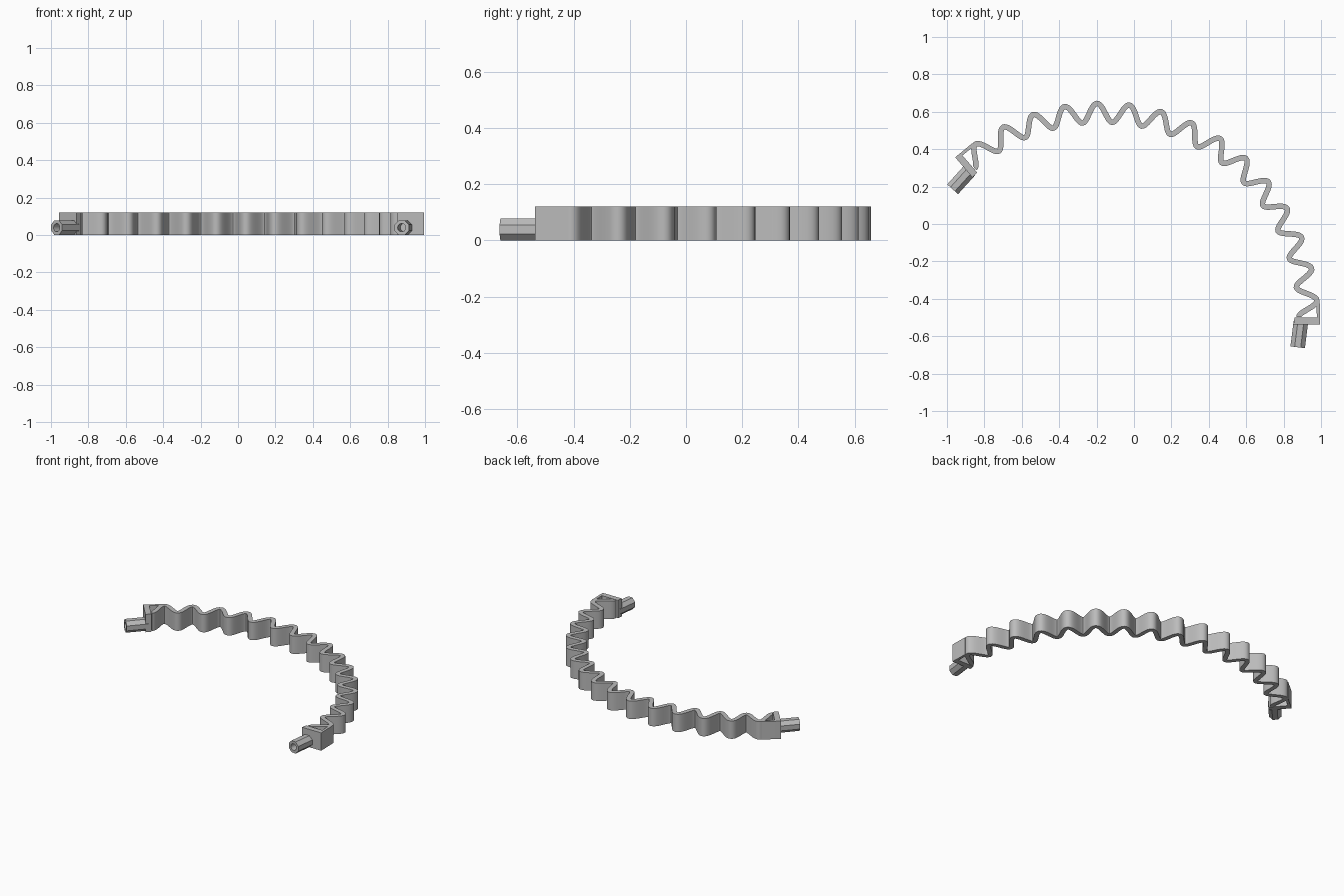
import bpy, bmesh
from math import sin, cos, pi, radians, atan2, hypot
from mathutils import Vector

cube = bpy.data.objects.get("Cube")
if cube:
    bpy.data.objects.remove(cube)

grey = bpy.data.materials.new("plain grey")
grey.use_nodes = True
colour = (0.5, 0.5, 0.5, 1)
grey.diffuse_color = colour
grey.node_tree.nodes["Principled BSDF"].inputs["Base Color"].default_value = colour

CENTRE = Vector((-0.172, -0.509))   # centre of the arc
MID = radians(65.4)                 # symmetry axis of the arc
STEP = radians(8.63)                # one wave
RADIUS, AMP, WALL, HEIGHT = 1.104, 0.05, 0.029, 0.12


def place(x, y, z, mirrored):
    """Arc-centred coordinates to model space, reflected in the arc's axis if asked."""
    if mirrored:
        r, a = hypot(x, y), 2 * MID - atan2(y, x)
        x, y = r * cos(a), r * sin(a)
    return (CENTRE.x + x, CENTRE.y + y, z)


def finish(name, bm):
    bmesh.ops.recalc_face_normals(bm, faces=bm.faces)
    mesh = bpy.data.meshes.new(name)
    bm.to_mesh(mesh)
    bm.free()
    mesh.materials.append(grey)
    obj = bpy.data.objects.new(name, mesh)
    bpy.context.collection.objects.link(obj)
    bpy.ops.object.select_all(action='DESELECT')
    bpy.context.view_layer.objects.active = obj
    obj.select_set(True)
    bpy.ops.object.shade_smooth_by_angle(angle=radians(30))
    return obj


def loft(bm, rings):
    """Skin closed rings one after another and cap both ends."""
    loops = [[bm.verts.new(p) for p in ring] for ring in rings]
    for a, b in zip(loops, loops[1:]):
        for i in range(len(a)):
            j = (i + 1) % len(a)
            bm.faces.new((a[i], a[j], b[j], b[i]))
    bm.faces.new(loops[0])
    bm.faces.new(loops[-1])


# Wavy band: a wall swept along a sine wave wrapped on the arc
def wave(t):
    a = MID + t * STEP
    r = RADIUS + AMP * cos(2 * pi * t)
    return Vector((r * cos(a), r * sin(a)))


bm = bmesh.new()
sections = []
PER_WAVE = 24
for i in range(15 * PER_WAVE + 1):
    t = -7.5 + i / PER_WAVE
    p = wave(t)
    d = (wave(t + 0.001) - wave(t - 0.001)).normalized()
    n = Vector((-d.y, d.x)) * WALL / 2
    a, b = p + n, p - n
    sections.append([place(a.x, a.y, 0, False), place(b.x, b.y, 0, False),
                     place(b.x, b.y, HEIGHT, False), place(a.x, a.y, HEIGHT, False)])
loft(bm, sections)
finish("wavy_band", bm)


def prism(name, outline, z0, z1, mirrored):
    bm = bmesh.new()
    loft(bm, [[place(x, y, z, mirrored) for x, y in outline] for z in (z0, z1)])
    return finish(name, bm)


def socket(name, mirrored):
    """Eight-sided stub with a round bore in its open end."""
    start, end = Vector((1.064, -0.015)), Vector((1.047, -0.15))
    axis = (end - start).normalized()
    side = Vector((-axis.y, axis.x))
    count, apothem, bore = 16, 0.039, 0.022

    def ring(s, radius, octagon):
        c = start.lerp(end, s)
        points = []
        for k in range(count):
            a = 2 * pi * k / count + pi / 8
            r = radius / cos(pi / 8) if octagon and k % 2 == 0 else radius
            q = c + side * r * cos(a)
            points.append(place(q.x, q.y, apothem + r * sin(a), mirrored))
        return points

    bm = bmesh.new()
    loft(bm, [ring(0, apothem, True), ring(1, apothem, True),
              ring(1, bore, False), ring(0.15, bore, False)])
    finish(name, bm)


# End brackets: end slab and outer wall closing a triangle with the last wave
for name, mirrored in (("left", False), ("right", True)):
    prism(name + "_end_slab",
          [(1.025, -0.028), (1.167, -0.028), (1.167, 0.008), (1.03, 0.008)],
          0, HEIGHT, mirrored)
    prism(name + "_outer_wall",
          [(1.15, -0.02), (1.167, -0.02), (1.165, 0.09), (1.148, 0.09)],
          0, HEIGHT, mirrored)
    socket(name + "_socket", mirrored)
